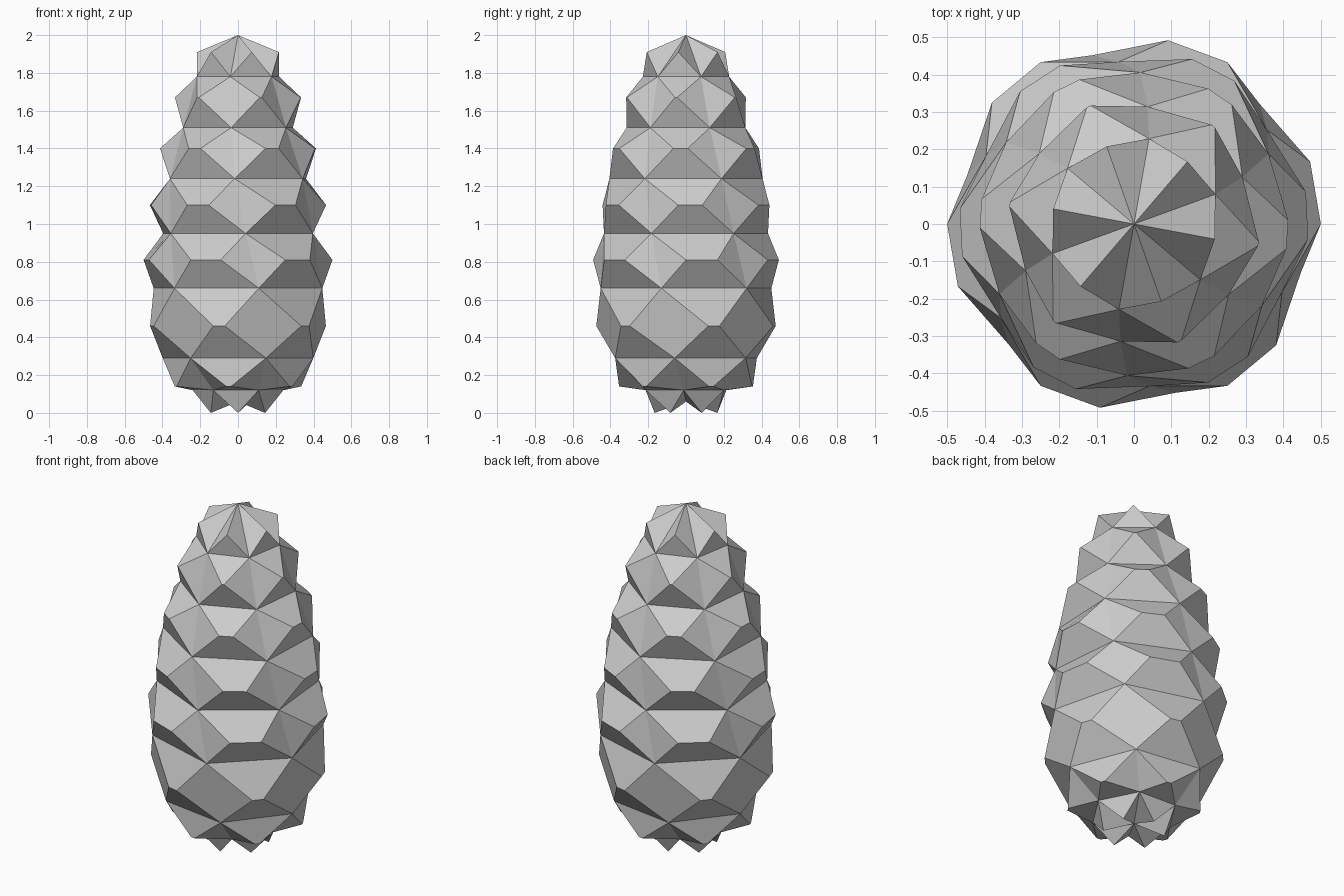
import bpy, bmesh
from math import radians, cos, sin

if "Cube" in bpy.data.objects:
    bpy.data.objects.remove(bpy.data.objects["Cube"])

SIDES = 6
# Recessed hexagons between scale rows: z, radius, twist in degrees
valleys = [(0.12, 0.24, -3), (0.29, 0.403, -8.5), (0.66, 0.465, -16.3),
           (0.95, 0.436, -24.7), (1.24, 0.406, -32.5), (1.51, 0.316, -36.6),
           (1.78, 0.232, -40)]
# Scale tips of each row: z, radius, left and right tip angles
tips = [(0.14, 0.356, 20, 24), (0.46, 0.48, 14.2, 21.6), (0.81, 0.50, 0, 19.5),
        (1.10, 0.468, -5, 10.6), (1.40, 0.413, -9.3, 1.3), (1.67, 0.337, -10, -8)]

bm = bmesh.new()


def ring(z, r, angle):
    verts = []
    for k in range(SIDES):
        a = radians(angle + k * 360 / SIDES)
        verts.append(bm.verts.new((r * cos(a), r * sin(a), z)))
    return verts


def cap(base, z_tip, r_tip, angle, z_center):
    """Close an end with single-pointed scales around a centre point."""
    points = ring(z_tip, r_tip, angle)
    center = bm.verts.new((0, 0, z_center))
    for k in range(SIDES):
        a, b, t = base[k], base[(k + 1) % SIDES], points[k]
        for f in ((a, b, t), (a, t, center), (t, b, center)):
            bm.faces.new(f)


# Rows of blunt scales
hexes = [ring(*v) for v in valleys]
for row, (z, r, a0, a1) in enumerate(tips):
    low, high = hexes[row], hexes[row + 1]
    left, right = ring(z, r, a0), ring(z, r, a1)
    for k in range(SIDES):
        n = (k + 1) % SIDES
        bm.faces.new((low[k], low[n], right[k], left[k]))
        bm.faces.new((left[k], right[k], high[n], high[k]))
        bm.faces.new((low[n], high[n], right[k]))
        bm.faces.new((low[n], left[n], high[n]))

# Pointed crown and dimpled base
cap(hexes[-1], 1.91, 0.22, -10.6, 2.0)
cap(hexes[0], 0.0, 0.166, 30, 0.06)

bmesh.ops.recalc_face_normals(bm, faces=bm.faces)
mesh = bpy.data.meshes.new("scaled_cone")
bm.to_mesh(mesh)
bm.free()
bpy.context.collection.objects.link(bpy.data.objects.new("scaled_cone", mesh))
